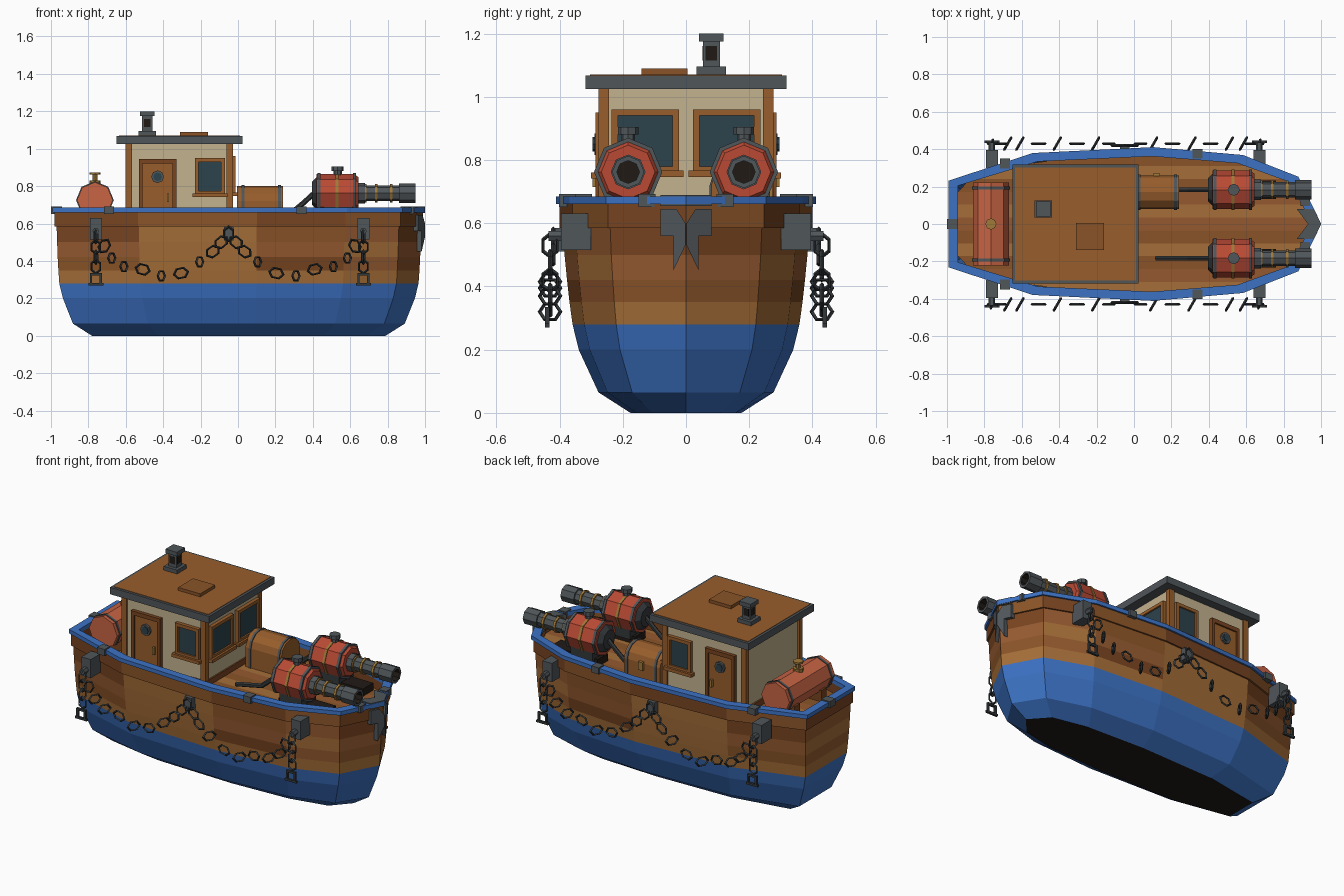
import bpy, bmesh, math
from mathutils import Matrix, Vector

if "Cube" in bpy.data.objects:
    bpy.data.objects.remove(bpy.data.objects["Cube"])

def mat(name, hexa):
    m = bpy.data.materials.new(name)
    c = [int(hexa[i:i + 2], 16) / 255 for i in (0, 2, 4)]
    m.diffuse_color = [((v + .055) / 1.055) ** 2.4 if v > .04 else v / 12.92 for v in c] + [1]
    m.use_nodes = True
    m.node_tree.nodes["Principled BSDF"].inputs["Base Color"].default_value = m.diffuse_color
    return m

BLUE, DARK, IRON = mat("blue", "3C72C4"), mat("dark", "211A16"), mat("iron", "50565A")
WOODS = [mat("wood_%d" % i, h) for i, h in enumerate(("8A5428", "A56E38", "784420", "955A30"))]
CREAM, GLASS, RED = mat("cream", "C4B28E"), mat("glass", "2C424C"), mat("red", "BA4A34")
BRASS, RUST, TRIM, BLACK = mat("brass", "A07838"), mat("rust", "C86444"), mat("trim", "985E2C"), mat("black_iron", "34383A")

def mesh(name, verts, faces, mats):
    """mats: one material, or one per face"""
    mats = mats if isinstance(mats, list) else [mats] * len(faces)
    me = bpy.data.meshes.new(name)
    me.from_pydata(verts, [], faces)
    slots = list(dict.fromkeys(mats))
    for m in slots:
        me.materials.append(m)
    for p, m in zip(me.polygons, mats):
        p.material_index = slots.index(m)
    bm = bmesh.new()
    bm.from_mesh(me)
    bmesh.ops.remove_doubles(bm, verts=bm.verts, dist=1e-5)
    bmesh.ops.recalc_face_normals(bm, faces=bm.faces)
    bm.to_mesh(me)
    bm.free()
    o = bpy.data.objects.new(name, me)
    bpy.context.collection.objects.link(o)
    return o

def box(name, x, y, z, m):
    v = [(a, b, c) for a in x for b in y for c in z]
    return mesh(name, v, [(0, 1, 3, 2), (4, 6, 7, 5), (0, 4, 5, 1), (2, 3, 7, 6), (0, 2, 6, 4), (1, 5, 7, 3)], m)

def lathe(name, origin, axis, profile, n=8):
    """profile: (distance along axis, radius, material of the segment before it)"""
    rot = Vector((0, 0, 1)).rotation_difference(Vector(axis)).to_matrix()
    v, f, ms = [], [], []
    for d, r, m in profile:
        v += [rot @ Vector((r * math.cos(k * math.tau / n), r * math.sin(k * math.tau / n), d)) + Vector(origin) for k in range(n)]
    for i in range(len(profile) - 1):
        for k in range(n):
            a, b = i * n + k, i * n + (k + 1) % n
            f.append((a, b, b + n, a + n))
            ms.append(profile[i + 1][2])
    f += [tuple(range(n)), tuple(range(len(v) - n, len(v)))]
    return mesh(name, v, f, ms + [profile[0][2], profile[-1][2]])

def drum(name, origin, axis, a, b, r, m, n=8):
    return lathe(name, origin, axis, [(a, r, m), (b, r, m)], n)

# Hull outline at deck height, stern to bow, then mirrored
HALF = [(-.97, .22), (-.53, .36), (.1, .39), (.57, .35), (.86, .24), (.98, 0)]
OUT = [(x, -y) for x, y in HALF] + HALF[-2::-1]
N = len(OUT)

def loop(z, sx, sy):
    return [(x * sx, y * sy, z) for x, y in OUT]

# Hull: painted bottom and planked sides
levels = [(0, .805, .45), (.065, .91, .71), (.2, .965, .87), (.28, .985, .92), (.35, .99, .945),
          (.42, .994, .965), (.5, .997, .985), (.59, 1, 1)]
v, f, ms = [], [tuple(range(N))], [DARK]
for l in levels:
    v += loop(*l)
for i in range(len(levels) - 1):
    for k in range(N):
        a, b = i * N + k, i * N + (k + 1) % N
        f.append((a, b, b + N, a + N))
        ms.append(BLUE if i < 3 else WOODS[(i * 3 + min(k, N - 2 - k) * (i + 1)) % 4])
mesh("hull", v, f, ms)

# Bulwark and rail rings
def ring(name, z0, z1, outer, inner, mats):
    v = []
    for z, o in ((z0, outer), (z1, outer), (z1, inner), (z0, inner)):
        v += loop(z, 1 + o / .98, 1 + o / .39)
    f = [(i * N + k, i * N + (k + 1) % N, (i + 1) % 4 * N + (k + 1) % N, (i + 1) % 4 * N + k)
         for i in range(4) for k in range(N)]
    mesh(name, v, f, [mats[k % len(mats)] for i in range(4) for k in range(N)])
ring("bulwark", .585, .66, .01, -.025, [WOODS[2], WOODS[0]])
ring("rail", .66, .685, .021, -.028, [BLUE])

# Deck planks
def reach(y, pts):
    for (x0, y0), (x1, y1) in zip(pts, pts[1:]):
        if min(y0, y1) <= y <= max(y0, y1) and y0 != y1:
            return .97 * (x0 + (x1 - x0) * (y - y0) / (y1 - y0))
    return -.94
for i in range(11):
    y0, y1 = -.379 + i * .0689, -.379 + (i + 1) * .0689
    q = [(reach(abs(y), HALF[s]), y) for s, y in ((slice(0, 3), y0), (slice(2, 6), y0), (slice(2, 6), y1), (slice(0, 3), y1))]
    mesh("deck_plank", [(x, y, .6) for x, y in q], [(0, 1, 2, 3)], WOODS[(i % 2) * 3 % 4 if i % 3 else 1])

# Cabin walls, corner posts and skirting
box("cabin", (-.59, -.035), (-.265, .265), (.59, 1.03), CREAM)
for x in (-.585, -.045):
    for y in (-.26, .26):
        box("corner_post", (x - .017, x + .017), (y - .016, y + .016), (.59, 1.03), TRIM)
box("cabin_skirting", (-.6, -.026), (-.274, .274), (.59, .635), WOODS[2])
# Roof, hatch and chimney
box("roof_edge", (-.65, .025), (-.318, .318), (1.025, 1.068), IRON)
box("roof_top", (-.635, .01), (-.303, .303), (1.05, 1.071), TRIM)
box("roof_hatch", (-.31, -.16), (-.14, .005), (1.07, 1.09), WOODS[0])
def post(name, w, z0, z1, m):
    box(name, (-.485 - w, -.485 + w), (.08 - w, .08 + w), (z0, z1), m)
post("chimney_base", .046, 1.07, 1.095, IRON)
post("chimney_stack", .027, 1.09, 1.18, IRON)
post("chimney_cap", .039, 1.175, 1.2, IRON)
box("chimney_vent", (-.513, -.457), (.062, .098), (1.115, 1.16), DARK)
box("chimney_vent", (-.503, -.467), (.052, .108), (1.115, 1.16), DARK)

# Windows: frame bars, glass and sill, built on x, turned for the front pair
def window(place, u0, u1, z0, z1):
    t = .02
    for a, b, c, d in ((u0, u0 + t, z0, z1), (u1 - t, u1, z0, z1), (u0, u1, z0, z0 + t), (u0, u1, z1 - t, z1)):
        place("window_frame", (a, b), .022, (c, d), TRIM)
    place("window_glass", (u0 + t, u1 - t), .012, (z0 + t, z1 - t), GLASS)
    place("window_sill", (u0 - .014, u1 + .014), .035, (z0 - .014, z0 + .006), TRIM)

for s in (-1, 1):
    def side(name, u, d, z, m):
        box(name, u, sorted((s * .26, s * (.265 + d))), z, m)
    def fore(name, u, d, z, m):
        box(name, sorted((s * u[0], s * u[1])) and (-.04, -.035 + d), sorted((s * u[0], s * u[1])), z, m)
    window(side, -.23, -.07, .755, .95)
    window(fore, .022, .235, .76, .96)
    # Cabin doors with porthole and handle
    side("door_frame", (-.53, -.51), .022, (.6, .945), WOODS[2])
    side("door_frame", (-.35, -.33), .022, (.6, .945), WOODS[2])
    side("door_frame", (-.53, -.33), .022, (.92, .945), WOODS[2])
    side("door", (-.51, -.35), .012, (.6, .925), TRIM)
    side("door_handle", (-.38, -.368), .03, (.715, .76), BRASS)
    drum("porthole", (-.43, s * .265, .85), (0, s, 0), 0, .025, .034, IRON)
    drum("porthole_glass", (-.43, s * .265, .85), (0, s, 0), 0, .03, .023, GLASS)

# Arched chest on the foredeck
def chest(name, x0, x1, g, m):
    p = [(-.09 - g, .6), (.09 + g, .6)] + [((.09 + g) * math.cos(a * math.pi / 6), .72 + (.08 + g) * math.sin(a * math.pi / 6)) for a in range(7)]
    n = len(p)
    mesh(name, [(x, .17 + y, z) for x in (x0, x1) for y, z in p],
         [tuple(range(n)), tuple(range(n, 2 * n))] + [(k, (k + 1) % n, (k + 1) % n + n, k + n) for k in range(n)], m)
chest("chest", -.005, .24, 0, TRIM)
for x in (.02, .215):
    chest("chest_band", x, x + .014, .005, IRON)
box("chest_latch", (.105, .135), (.255, .274), (.68, .73), BRASS)

# Stern tank
T = (-.765, 0, .725)
drum("stern_tank", T, (0, 1, 0), -.222, .222, .096, RUST)
for y in (-.2, .185):
    drum("tank_band", T, (0, 1, 0), y, y + .015, .101, IRON)
lathe("tank_valve", T, (0, 0, 1), [(.08, .03, BRASS), (.105, .03, BRASS), (.105, .014, BRASS), (.136, .014, BRASS),
                                   (.136, .03, BRASS), (.147, .03, BRASS)])
for y in (-.13, .13):
    box("tank_cradle", (-.85, -.68), (y - .025, y + .025), (.6, .67), WOODS[2])

# Pair of pressure cannons
for s in (-1, 1):
    C = (0, s * .183, .762)
    lathe("cannon_body", C, (1, 0, 0), [(.395, .06, BLACK), (.42, .085, BLACK), (.42, .103, RED), (.62, .103, RED), (.645, .085, RED)])
    for x, m in ((.425, IRON), (.52, BRASS), (.615, IRON)):
        drum("cannon_band", C, (1, 0, 0), x, x + .016, .108, m)
    lathe("cannon_barrel", C, (1, 0, 0), [(.64, .055, IRON), (.68, .055, IRON), (.68, .042, IRON), (.86, .042, IRON), (.86, .051, IRON),
                                          (.95, .051, IRON), (.95, .036, IRON), (.84, .036, DARK)])
    for x in (.68, .74, .82):
        drum("barrel_ring", C, (1, 0, 0), x - .007, x + .007, .05, BRASS)
    lathe("cannon_valve", (.533, C[1], .86), (0, 0, 1), [(0, .022, IRON), (.02, .022, IRON), (.02, .032, IRON), (.045, .032, IRON)])
    box("cannon_mount", (.44, .76), (C[1] - .05, C[1] + .05), (.6, .645), DARK)
    box("cannon_saddle", (.46, .61), (C[1] - .07, C[1] + .07), (.63, .69), BLACK)
    # Feed hose running back along the deck
    pts = [(.41, .765), (.35, .71), (.29, .66), (.12, .625)]
    for (x0, z0), (x1, z1) in zip(pts, pts[1:]):
        d = Vector((x1 - x0, 0, z1 - z0))
        drum("feed_hose", (x0, C[1], z0), d.normalized(), -.004, d.length + .004, .014, BLACK, 6)

# Hanging chains, mirrored on both sides
def link(x, y, z, yaw=0, tilt=0, r=.036):
    bpy.ops.mesh.primitive_torus_add(major_segments=6, minor_segments=4, major_radius=r, minor_radius=.007)
    o = bpy.context.object
    o.name = "chain_link"
    o.data.materials.append(BLACK)
    o.matrix_world = (Matrix.Translation((x, y, z)) @ Matrix.Rotation(math.radians(yaw), 4, 'Z') @ Matrix.Rotation(math.radians(tilt), 4, 'Y')
                      @ Matrix.Rotation(math.pi / 2, 4, 'X') @ Matrix.Diagonal((1.05, .8, 1, 1)))
SWAG = [(-.61, .37, 60), (-.51, .355, 0), (-.41, .32, 60), (-.305, .335, 0), (-.205, .395, 60), (-.135, .45, 0)]
for s in (-1, 1):
    for x, z, yaw in SWAG:
        tilt = 0 if yaw else (x + .4) * -130
        link(x, s * .43, z, yaw, tilt)
        link(-.1 - x, s * .43, z, yaw, -tilt)
    for dx, z, tilt in ((-.04, .5, -40), (.04, .5, 40), (0, .545, 90)):
        link(-.05 + dx, s * .42, z, 0, tilt)
    box("chain_bracket", (-.075, -.025), sorted((s * .38, s * .415)), (.51, .585), IRON)
    for x, e in ((-.76, -1), (.67, 1)):
        box("chain_plate", (x - .032, x + .032), sorted((s * .3, s * .395)), (.515, .63), IRON)
        drum("chain_pin", (x, s * .39, .56), (0, s, 0), 0, .045, .018, IRON, 6)
        for z, yaw in ((.53, 75), (.475, 0), (.42, 75), (.37, 0)):
            link(x, s * .43, z, yaw, 90, .034)
        link(x - e * .045, s * .43, .48, 0, e * 60)
        link(x - e * .085, s * .43, .415, 60, 0)
        # Square shackle at the chain end
        for a, b, c, d in ((-.04, .04, .27, .283), (-.032, -.02, .27, .335), (.02, .032, .27, .335), (-.032, .032, .323, .335)):
            box("shackle", (x + a, x + b), sorted((s * .432, s * .446)), (c, d), BLACK)
    # Rail clamps
    for x, y in ((-.69, .325), (.34, .377), (.915, .125)):
        box("rail_clamp", (x - .026, x + .026), sorted((s * (y - .028), s * (y + .025))), (.652, .692), IRON)
    # Bow plate halves with pointed tails
    p = [(.002, .56), (.002, .53), (.04, .45), (.04, .56), (.08, .56), (.08, .645), (.03, .645), (.002, .6)]
    n = len(p)
    mesh("bow_plate", [(.995 - .48 * y + g, s * y, z) for g in (-.02, .006) for y, z in p],
         [tuple(range(n)), tuple(range(n, 2 * n))] + [(k, (k + 1) % n, (k + 1) % n + n, k + n) for k in range(n)], IRON)
    mesh("bow_cap", [(x, s * y, z) for z in (.655, .69) for x, y in ((1, 0), (.96, .08), (.87, .08), (.93, 0))],
         [(0, 1, 2, 3), (4, 5, 6, 7), (0, 1, 5, 4), (1, 2, 6, 5), (2, 3, 7, 6), (3, 0, 4, 7)], IRON)
box("rail_clamp", (-1, -.94), (-.026, .026), (.652, .692), IRON)
